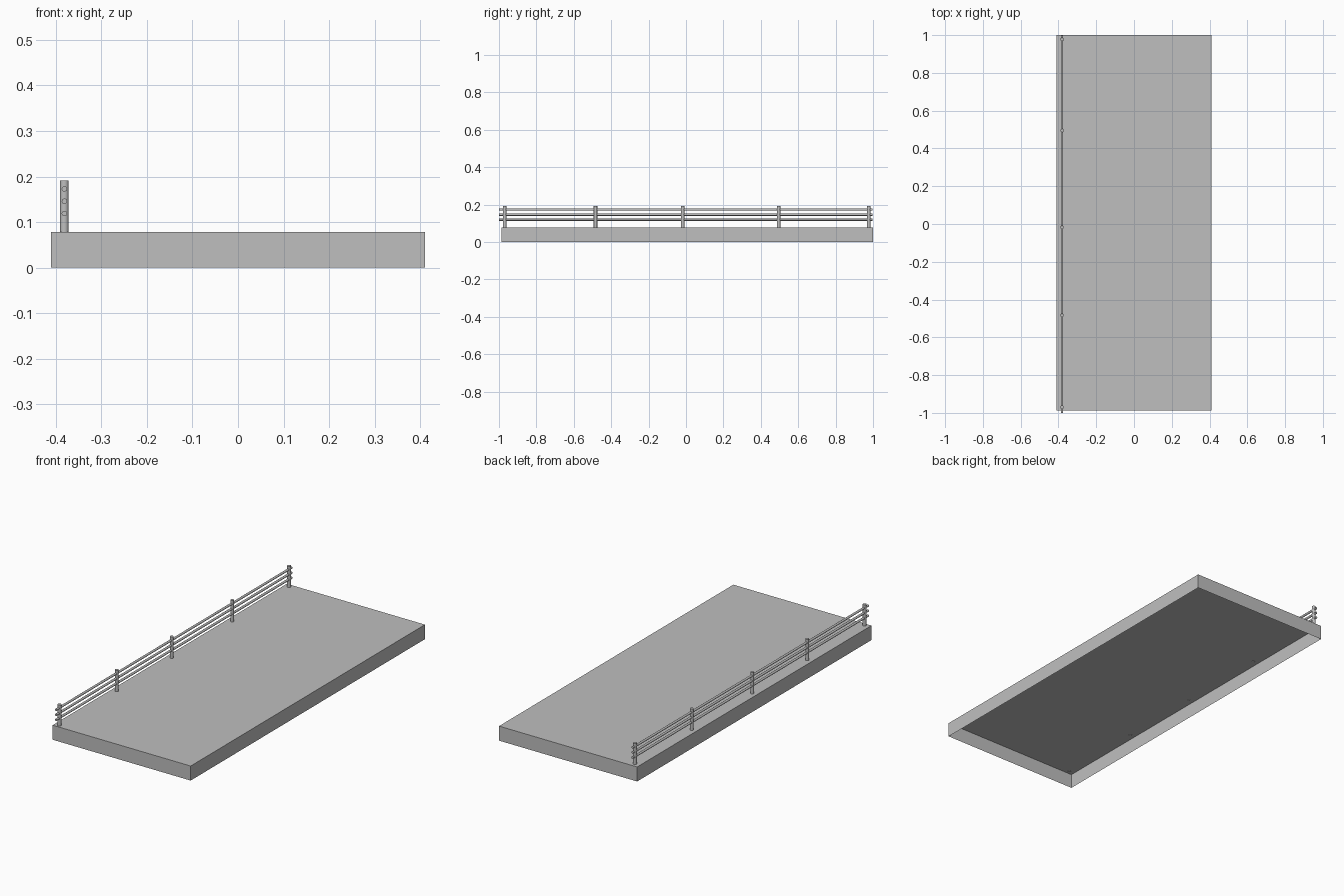
import bpy
import bmesh
from math import radians, pi
from mathutils import Matrix, Vector

cube = bpy.data.objects.get("Cube")
if cube:
    bpy.data.objects.remove(cube, do_unlink=True)

grey = bpy.data.materials.new("plain_grey")
grey.use_nodes = True
colour = (0.52, 0.52, 0.52, 1)
grey.diffuse_color = colour
grey.node_tree.nodes["Principled BSDF"].inputs["Base Color"].default_value = colour


def finish(name, bm):
    mesh = bpy.data.meshes.new(name)
    bm.to_mesh(mesh)
    bm.free()
    mesh.materials.append(grey)
    obj = bpy.data.objects.new(name, mesh)
    bpy.context.collection.objects.link(obj)
    return obj


def rod(name, start, end, radius, sides=16):
    """Round bar between two points, with smooth sides and crisp ends."""
    a, b = Vector(start), Vector(end)
    turn = (b - a).to_track_quat('Z', 'Y').to_matrix().to_4x4()
    bm = bmesh.new()
    bmesh.ops.create_cone(bm, cap_ends=True, segments=sides,
                          radius1=radius, radius2=radius, depth=(b - a).length,
                          matrix=Matrix.Translation((a + b) / 2) @ turn)
    obj = finish(name, bm)
    bpy.ops.object.select_all(action='DESELECT')
    obj.select_set(True)
    bpy.context.view_layer.objects.active = obj
    bpy.ops.object.shade_smooth_by_angle(angle=radians(40))


# Deck: thin hollow slab, open underneath
DECK_TOP = 0.078
FRONT, BACK = -0.987, 1.0
bm = bmesh.new()
bmesh.ops.create_cube(bm, size=1, matrix=Matrix.Translation((0, (FRONT + BACK) / 2, DECK_TOP / 2))
                      @ Matrix.Diagonal((0.82, BACK - FRONT, DECK_TOP, 1)))
bm.normal_update()
underside = [f for f in bm.faces if f.normal.z < -0.5]
bmesh.ops.delete(bm, geom=underside, context='FACES_ONLY')
finish("deck", bm)

# Railing along one long edge: upright posts joined by three bars
RAIL_X = -0.381
for i, y in enumerate((-0.97, -0.484, -0.018, 0.495, 0.977)):
    rod(f"railing_post_{i + 1}", (RAIL_X, y, DECK_TOP - 0.002), (RAIL_X, y, 0.192), 0.0095)
for i, z in enumerate((0.119, 0.146, 0.173)):
    rod(f"railing_bar_{i + 1}", (RAIL_X, -1.0, z), (RAIL_X, 0.998, z), 0.006)
